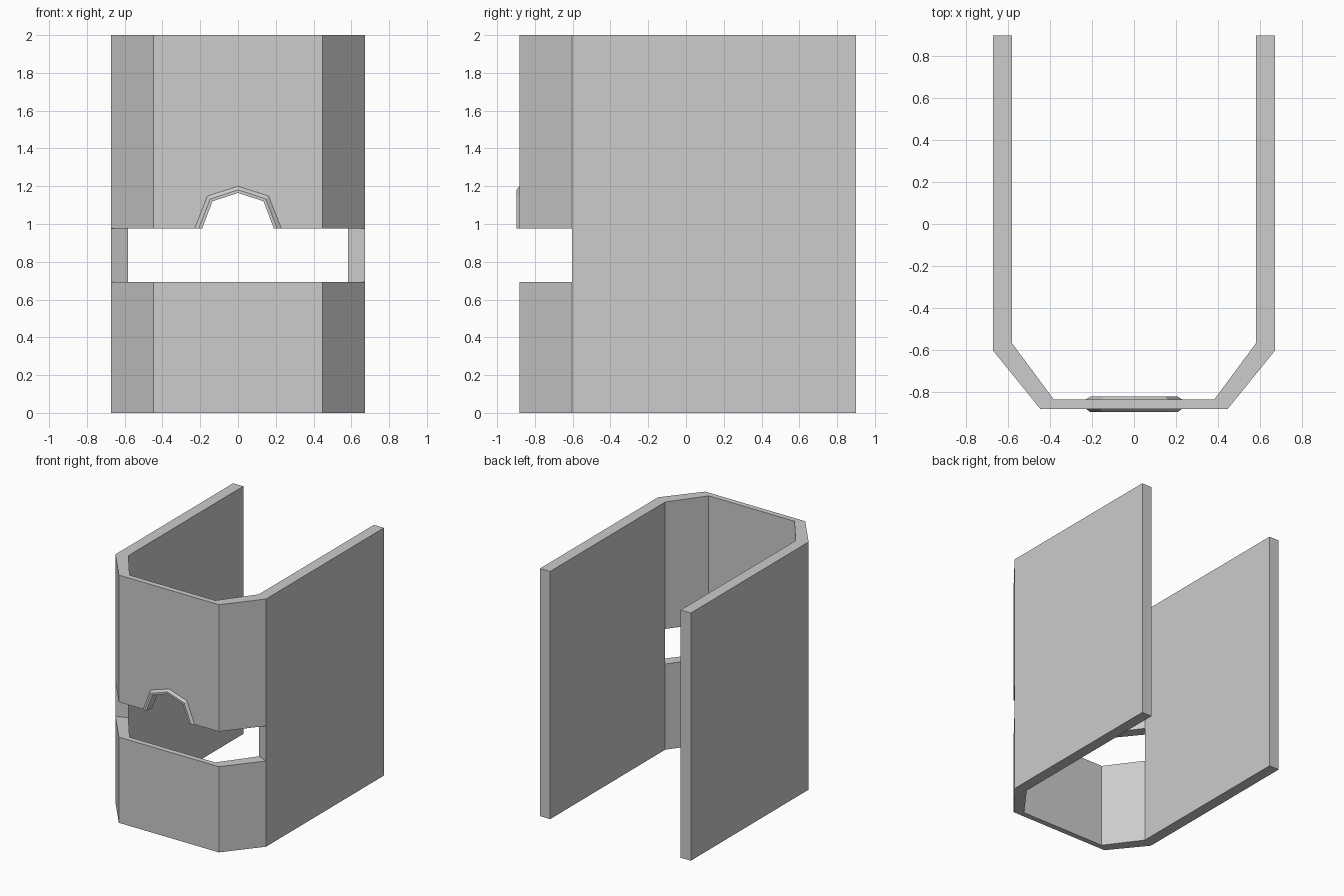
import bpy, bmesh

if "Cube" in bpy.data.objects:
    bpy.data.objects.remove(bpy.data.objects["Cube"])

grey = bpy.data.materials.new("light grey")
grey.diffuse_color = (0.604, 0.604, 0.604, 1)
grey.use_nodes = True
grey.node_tree.nodes["Principled BSDF"].inputs["Base Color"].default_value = grey.diffuse_color


def loft(name, loops, closed=False):
    """Join matching loops of points; cap the ends, or close into a ring."""
    bm = bmesh.new()
    rings = [[bm.verts.new(p) for p in loop] for loop in loops]
    n = len(rings[0])
    pairs = list(zip(rings, rings[1:]))
    if closed:
        pairs.append((rings[-1], rings[0]))
    for a, b in pairs:
        for i in range(n):
            j = (i + 1) % n
            bm.faces.new((a[i], a[j], b[j], b[i]))
    if not closed:
        bm.faces.new(rings[0])
        bm.faces.new(rings[-1])
    bmesh.ops.recalc_face_normals(bm, faces=bm.faces)
    mesh = bpy.data.meshes.new(name)
    bm.to_mesh(mesh)
    bm.free()
    mesh.materials.append(grey)
    ob = bpy.data.objects.new(name, mesh)
    bpy.context.collection.objects.link(ob)
    return ob


def upright(name, plan, z0, z1):
    return loft(name, [[(x, y, z) for x, y in plan] for z in (z0, z1)])


def mirrored(half):
    return half + [(-x, y) for x, y in reversed(half)]


def cut(ob, cutter):
    mod = ob.modifiers.new("cut", 'BOOLEAN')
    mod.operation = 'DIFFERENCE'
    mod.solver = 'EXACT'
    mod.object = cutter
    cutter.hide_render = True
    bpy.context.view_layer.objects.active = ob
    bpy.ops.object.modifier_apply(modifier=mod.name)
    bpy.data.objects.remove(cutter)


# U-shaped wall with angled front corners
outer = mirrored([(-0.673, 0.9), (-0.673, -0.603), (-0.447, -0.882)])
inner = mirrored([(-0.583, 0.9), (-0.583, -0.567), (-0.383, -0.837)])
shell = upright("wall_shell", outer + inner[::-1], 0, 2)

# Slot across the front, ending at the corner mitres
slot = mirrored([(-0.493, -0.531), (-0.763, -0.639), (-0.763, -1.1)])
cut(shell, upright("slot_cutter", slot, 0.692, 0.975))

# Arched notch above the slot
ARCH_IN = [(-0.19, 0.975), (-0.135, 1.12), (0, 1.165), (0.135, 1.12), (0.19, 0.975)]
ARCH_OUT = [(-0.23, 0.975), (-0.162, 1.148), (0, 1.2), (0.162, 1.148), (0.23, 0.975)]


def arch(t):
    return [(a[0] + (b[0] - a[0]) * t, a[1] + (b[1] - a[1]) * t)
            for a, b in zip(ARCH_IN, ARCH_OUT)]


notch = arch(0.4) + [(0.2, 0.85), (-0.2, 0.85)]
cut(shell, loft("notch_cutter", [[(x, y, z) for x, z in notch] for y in (-1, -0.7)]))

# Chamfered trim lining the notch, standing proud on both sides of the wall
section = [(0, -0.897), (0.45, -0.897), (1, -0.882), (1, -0.837), (0.45, -0.823), (0, -0.823)]
loft("notch_trim", [[(arch(t)[i][0], y, arch(t)[i][1]) for t, y in section]
                    for i in range(len(ARCH_IN))])
